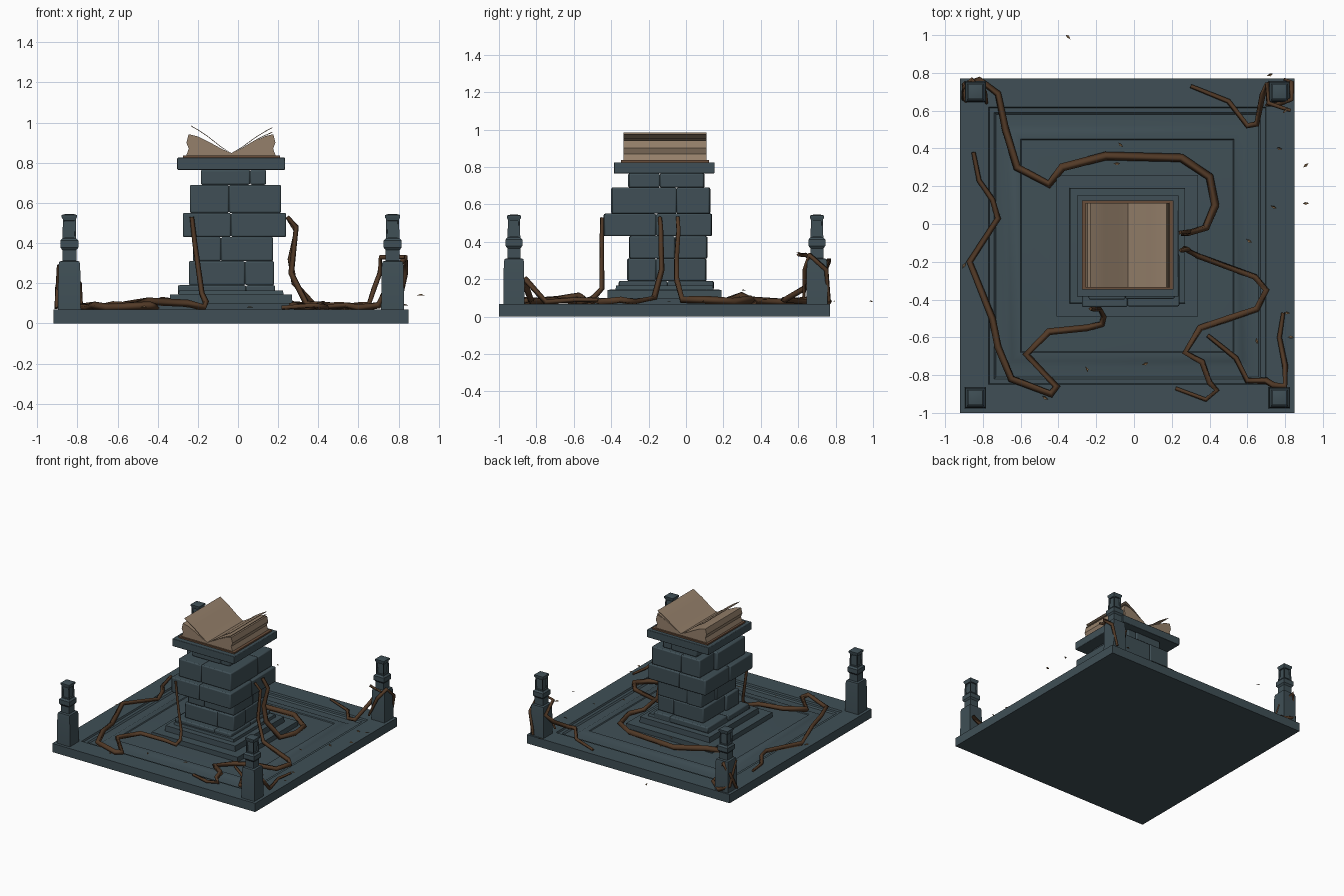
import bpy, bmesh, math, random
from mathutils import Vector, Matrix

if "Cube" in bpy.data.objects:
    bpy.data.objects.remove(bpy.data.objects["Cube"])

random.seed(4)
CX, CY = -0.035, -0.115


def material(name, rgb):
    m = bpy.data.materials.new(name)
    m.diffuse_color = (*rgb, 1)
    m.use_nodes = True
    m.node_tree.nodes["Principled BSDF"].inputs["Base Color"].default_value = m.diffuse_color
    return m


STONE = material("slate_stone", (0.050, 0.078, 0.092))
PAPER = material("old_paper", (0.30, 0.215, 0.145))
COVER = material("leather_cover", (0.14, 0.075, 0.042))
BARK = material("vine_bark", (0.085, 0.042, 0.02))
LEAF = material("dry_leaf", (0.26, 0.155, 0.075))


def finish(bm, name, mat, bevel=0, angle=35):
    bmesh.ops.recalc_face_normals(bm, faces=bm.faces)
    me = bpy.data.meshes.new(name)
    bm.to_mesh(me)
    bm.free()
    ob = bpy.data.objects.new(name, me)
    bpy.context.collection.objects.link(ob)
    me.materials.append(mat)
    if bevel:
        b = ob.modifiers.new("bevel", 'BEVEL')
        b.width, b.segments = bevel, 2
    bpy.ops.object.select_all(action='DESELECT')
    ob.select_set(True)
    bpy.context.view_layer.objects.active = ob
    bpy.ops.object.shade_smooth_by_angle(angle=math.radians(angle))
    return ob


def add_box(bm, x0, x1, y0, y1, z0, z1):
    mat = Matrix.Translation(((x0 + x1) / 2, (y0 + y1) / 2, (z0 + z1) / 2)) @ \
        Matrix.Diagonal((x1 - x0, y1 - y0, z1 - z0, 1))
    bmesh.ops.create_cube(bm, size=1, matrix=mat)


def square_loft(bm, cx, cy, profile):
    """Stack of square rings (half width, height), closed at both ends."""
    rings = [[bm.verts.new((cx + sx * h, cy + sy * h, z))
              for sx, sy in ((-1, -1), (1, -1), (1, 1), (-1, 1))] for h, z in profile]
    sides = []
    for a, b in zip(rings, rings[1:]):
        sides.append([bm.faces.new((a[i], a[(i + 1) % 4], b[(i + 1) % 4], b[i])) for i in range(4)])
    bm.faces.new(rings[0][::-1])
    bm.faces.new(rings[-1])
    return sides


# Square base with recessed mouldings and the lower steps
bm = bmesh.new()
square_loft(bm, CX, CY, [(.885, 0), (.885, .068), (.735, .068), (.73, .056), (.705, .056), (.695, .046),
                         (.64, .046), (.61, .062), (.565, .062), (.56, .056), (.495, .06), (.375, .062),
                         (.375, .1), (.306, .1), (.304, .143), (.262, .145), (.258, .165)])
finish(bm, "base_plate", STONE)

# Pedestal courses: x0, x1, y0, y1, z0, z1, split x, split y
COURSES = [(-.30, .185, -.36, .15, .145, .19, .04, -.1),
           (-.245, .18, -.315, .11, .19, .31, .035, -.16),
           (-.225, .175, -.305, .115, .31, .43, -.085, -.06),
           (-.275, .24, -.44, .14, .43, .55, -.035, -.16),
           (-.24, .215, -.40, .13, .55, .69, -.045, -.05),
           (-.185, .14, -.31, .10, .69, .765, .06, -.14)]
bm = bmesh.new()
for x0, x1, y0, y1, z0, z1, sx, sy in COURSES:
    odd = 0
    for a, b in ((x0, sx), (sx, x1)):
        for c, d in ((y0, sy), (sy, y1)):
            j = .03 * ((odd % 3) == 1) * random.random() + .004
            a2 = a + (j if a == x0 and odd else 0)
            b2 = b - (j if b == x1 and odd != 2 else 0)
            c2 = c + (j if c == y0 and odd else 0)
            d2 = d - (j if d == y1 and odd != 1 else 0)
            add_box(bm, a2, b2, c2, d2, z0, z1)
            odd += 1
finish(bm, "pedestal_stones", STONE, .008, 50)
bm = bmesh.new()
add_box(bm, -.303, .235, -.385, .152, .765, .825)
finish(bm, "pedestal_cap", STONE, .004)

# Corner posts with a lantern-like head
for n, (px, py) in enumerate([(-.84, -.92), (.77, -.92), (.77, .70), (-.84, .70)]):
    bm = bmesh.new()
    sides = square_loft(bm, px, py, [(.057, .066), (.054, .29), (.05, .308), (.035, .312), (.035, .365), (.045, .378),
                                     (.045, .412), (.034, .424), (.032, .518), (.038, .528), (.038, .54), (.02, .545)])
    bmesh.ops.recalc_face_normals(bm, faces=bm.faces)
    bmesh.ops.inset_individual(bm, faces=sides[7], thickness=.009, depth=0)
    bmesh.ops.inset_individual(bm, faces=sides[7], thickness=.001, depth=-.01)
    finish(bm, f"corner_post_{n + 1}", STONE)

# Book cover
bm = bmesh.new()
add_box(bm, -.275, .21, -.348, .124, .825, .836)
finish(bm, "book_cover", COVER)


def extrude_y(bm, pts, y0, y1, closed):
    a = [bm.verts.new((x, y0, z)) for x, z in pts]
    b = [bm.verts.new((x, y1, z)) for x, z in pts]
    n = len(pts)
    for i in range(n if closed else n - 1):
        k = (i + 1) % n
        bm.faces.new((a[i], a[k], b[k], b[i]))
    if closed:
        bm.faces.new(a[::-1])
        bm.faces.new(b)


# Page blocks, mirrored about the spine, plus lifted leaves
MID = -.033
BLOCK = [(0, .836), (.225, .836), (.212, .87), (.224, .90), (.213, .942), (.17, .932), (.11, .903), (.05, .87), (0, .848)]
LIFTED = [(0, .848), (.05, .88), (.12, .935), (.165, .965), (.20, .985)]
bm = bmesh.new()
for s, k in ((-1, 1), (1, .98)):
    extrude_y(bm, [(MID + s * x * k, z) for x, z in BLOCK], -.335, .11, True)
finish(bm, "page_block", PAPER)
bm = bmesh.new()
for s, k, h in ((-1, 1, 1), (1, 1.02, .94), (1, 1.03, .78)):
    top = [(MID + s * x * k, .848 + (z - .848) * h) for x, z in LIFTED]
    low = [(x, z - .004) for x, z in reversed(top[1:])]
    extrude_y(bm, top + low, -.335, .11, True)
finish(bm, "lifted_pages", PAPER)


# Vines: thin four-sided tapering tubes
def vine(name, pts, r):
    cu = bpy.data.curves.new(name, 'CURVE')
    cu.dimensions = '3D'
    cu.bevel_depth, cu.bevel_resolution, cu.use_fill_caps = r, 0, True
    sp = cu.splines.new('POLY')
    sp.points.add(len(pts) - 1)
    for i, p in enumerate(pts):
        z = p[2] if len(p) > 2 else .078 + .012 * (i % 2)
        sp.points[i].co = (p[0], p[1], z, 1)
        sp.points[i].radius = .6 + .6 * math.sin(math.pi * (i + .3) / len(pts))
    ob = bpy.data.objects.new(name, cu)
    bpy.context.collection.objects.link(ob)
    cu.materials.append(BARK)
    bpy.ops.object.select_all(action='DESELECT')
    ob.select_set(True)
    bpy.context.view_layer.objects.active = ob
    bpy.ops.object.convert(target='MESH')


vine("back_vine", [(-.89, .65, .29), (-.9, .74, .12), (-.82, .765), (-.72, .69), (-.68, .5), (-.62, .3), (-.45, .21),
                   (-.38, .3, .11), (-.15, .36), (.25, .35), (.4, .25), (.43, .1), (.38, -.02, .09),
                   (.28, -.05, .2), (.26, -.05, .32), (.29, -.04, .46), (.245, -.045, .53)], .019)
vine("right_vine", [(.245, -.14, .53), (.29, -.135, .48), (.265, -.13, .25), (.34, -.17, .1), (.64, -.28), (.7, -.35),
                    (.65, -.45), (.5, -.5), (.35, -.55), (.27, -.68), (.36, -.73), (.4, -.84), (.44, -.88),
                    (.38, -.93), (.22, -.87)], .017)
vine("front_vine", [(-.23, -.448, .53), (-.215, -.45, .4), (-.18, -.45, .15), (-.16, -.49, .105), (-.17, -.53),
                    (-.25, -.55, .1), (-.45, -.57, .11), (-.57, -.69), (-.41, -.86), (-.44, -.9), (-.65, -.82),
                    (-.72, -.65), (-.75, -.5), (-.87, -.2), (-.72, .03), (-.75, .13), (-.82, .23), (-.85, .38)], .017)
vine("front_right_vine", [(.79, -.47, .09), (.77, -.6), (.80, -.75), (.80, -.858, .2), (.74, -.855, .16), (.7, -.83),
                          (.6, -.83), (.54, -.71), (.39, -.59)], .015)
vine("back_right_vine", [(.83, .6, .33), (.71, .64, .33), (.706, .74, .25), (.68, .68, .18), (.65, .53, .09), (.6, .52),
                         (.5, .65, .08), (.3, .73, .08)], .014)
vine("back_right_post_vine", [(.7, .63, .1), (.77, .635, .25), (.835, .66, .33), (.835, .75, .25), (.8, .765, .08)], .012)
vine("back_left_post_vine", [(-.78, .64, .08), (-.79, .7, .2), (-.86, .765, .3), (-.9, .72, .18), (-.905, .66, .075)], .012)

# Small dry leaves
LEAVES = [(-.35, .99, .08), (.91, .31, .14), (.91, .11, .14), (.77, .40, .08), (.74, .09, .08), (.72, .79, .08),
          (.61, -.09, .08), (-.07, .42, .09), (-.09, .32, .12), (-.65, .41, .08), (-.9, -.22, .08), (-.25, -.77, .08),
          (.06, -.74, .08), (.65, -.62, .09), (.81, -.47, .1), (.83, -.6, .09), (-.47, -.92, .08), (.8, .6, .34)]
bm = bmesh.new()
for p in LEAVES:
    rot = Matrix.Rotation(random.uniform(0, 6.28), 3, 'Z') @ Matrix.Rotation(random.uniform(-.7, .7), 3, 'X')
    shape = [(-.018, 0, 0), (0, -.008, .004), (.018, 0, 0), (0, .008, .004)]
    v = [bm.verts.new(Vector(p) + rot @ Vector(q)) for q in shape]
    bm.faces.new(v[:3])
    bm.faces.new((v[0], v[2], v[3]))
finish(bm, "dry_leaves", LEAF)
